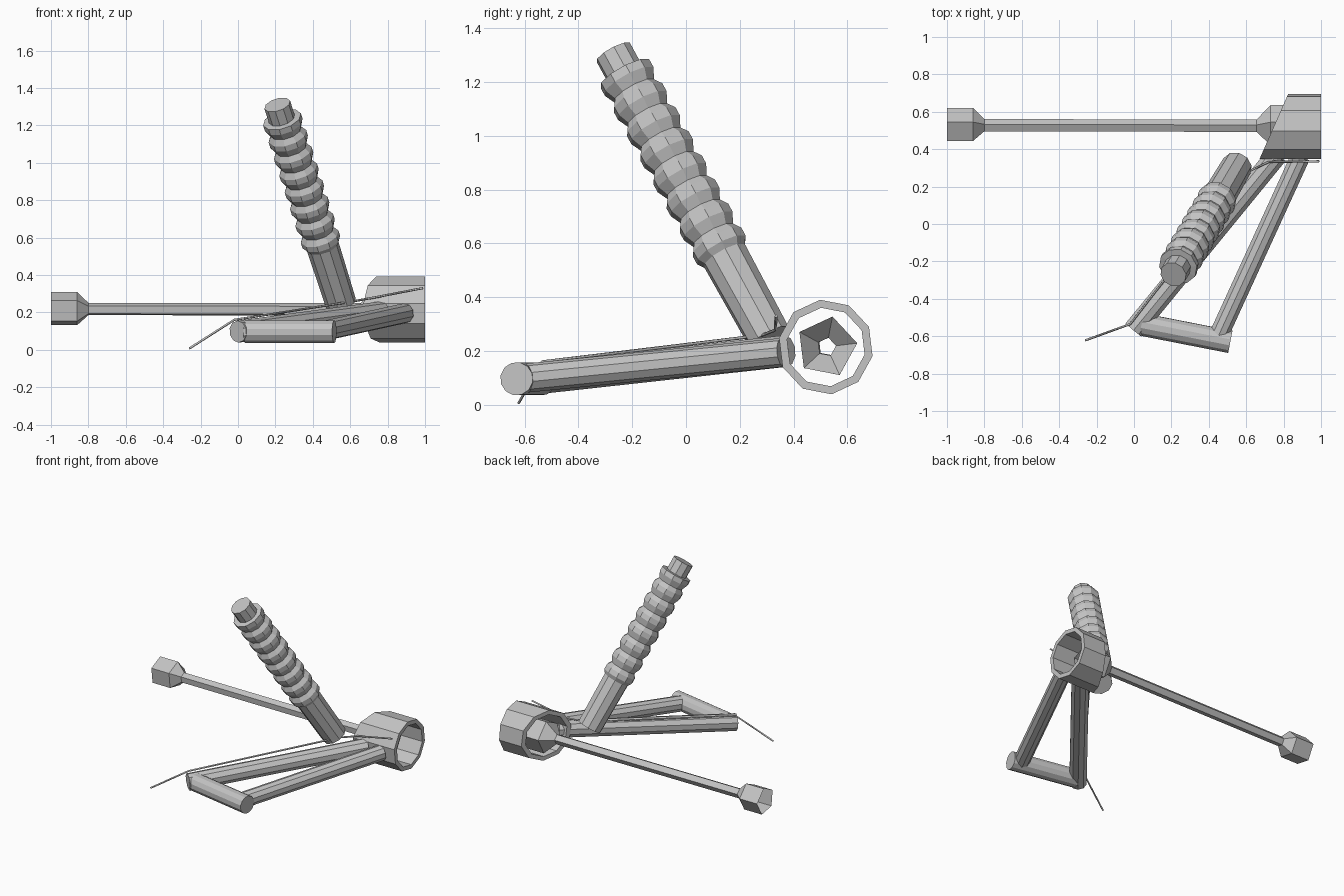
import bpy
import bmesh
import math
from mathutils import Vector

cube = bpy.data.objects.get("Cube")
if cube:
    bpy.data.objects.remove(cube, do_unlink=True)

# Single metal colour
METAL = bpy.data.materials.new("grey_metal")
METAL.use_nodes = True
GREY = (0.55, 0.55, 0.55, 1)
METAL.diffuse_color = GREY
METAL.node_tree.nodes["Principled BSDF"].inputs["Base Color"].default_value = GREY


def lathe(name, start, end, profile, sides, phase=0, caps=True, closed=False):
    """Turn (distance, radius) pairs around the line from start to end."""
    start, end = Vector(start), Vector(end)
    w = (end - start).normalized()
    v = (Vector((0, 0, 1)) - w * w.z).normalized()
    u = v.cross(w)
    bm = bmesh.new()
    rings = []
    for d, r in profile:
        ring = []
        for i in range(sides):
            a = math.radians(phase) + math.tau * i / sides
            ring.append(bm.verts.new(start + w * d + (u * math.cos(a) + v * math.sin(a)) * r))
        rings.append(ring)
    pairs = list(zip(rings, rings[1:]))
    if closed:
        pairs.append((rings[-1], rings[0]))
    for a, b in pairs:
        for i in range(sides):
            j = (i + 1) % sides
            bm.faces.new((a[i], a[j], b[j], b[i]))
    if caps:
        bm.faces.new(rings[0][::-1])
        bm.faces.new(rings[-1])
    mesh = bpy.data.meshes.new(name)
    bm.to_mesh(mesh)
    bm.free()
    mesh.materials.append(METAL)
    obj = bpy.data.objects.new(name, mesh)
    bpy.context.collection.objects.link(obj)
    return obj


def rod(name, start, end, radius, sides=10):
    length = (Vector(end) - Vector(start)).length
    return lathe(name, start, end, [(0, radius), (length, radius)], sides, phase=18)


# Triangular lower arm
rod("arm_rear_tube", (0, -0.565, 0.097), (0.765, 0.37, 0.2), 0.059)
rod("arm_front_tube", (0.455, -0.59, 0.1), (0.89, 0.36, 0.195), 0.054)
rod("arm_cross_tube", (0.04, -0.537, 0.097), (0.515, -0.63, 0.097), 0.062, 12)

# Hollow wheel hub with a slanted inner rim
hub = lathe("wheel_hub", (0, 0.52, 0.215), (1, 0.52, 0.215),
            [(0.7, 0.177), (1, 0.177), (1, 0.147), (0.7, 0.147)],
            10, phase=25, caps=False, closed=True)
for vert in hub.data.vertices:
    if vert.co.x < 0.9:
        vert.co.x = 0.67 + (vert.co.y - 0.345) * 0.44

# Open drive shaft with a flared cup at each end
lathe("drive_shaft", (-1, 0.527, 0.217), (1, 0.522, 0.215),
      [(0, 0.094), (0.14, 0.094), (0.2, 0.035),
       (1.655, 0.035), (1.73, 0.115), (1.86, 0.115)],
      5, phase=7, caps=False)

# Shock absorber: plain body, ribbed bellows, top rod
profile = [(0, 0.083), (0.36, 0.088)]
for k in range(8):
    d = 0.4 + 0.106 * k
    profile += [(d - 0.014, 0.106), (d + 0.02, 0.106), (d + 0.05, 0.086)]
profile[-1] = (1.165, 0.072)
profile.append((1.255, 0.072))
lathe("shock_absorber", (0.55, 0.31, 0.25), (0.21, -0.27, 1.31), profile, 10)

# Thin brake line running along the arm to the hub
points = [(-0.26, -0.622, 0.007), (-0.02, -0.535, 0.16), (0.61, 0.28, 0.258),
          (0.72, 0.332, 0.278), (0.99, 0.335, 0.33)]
curve = bpy.data.curves.new("brake_line", "CURVE")
curve.dimensions = "3D"
curve.bevel_depth = 0.006
curve.bevel_resolution = 0
curve.use_fill_caps = True
spline = curve.splines.new("POLY")
spline.points.add(len(points) - 1)
for p, co in zip(spline.points, points):
    p.co = (*co, 1)
curve.materials.append(METAL)
bpy.context.collection.objects.link(bpy.data.objects.new("brake_line", curve))
